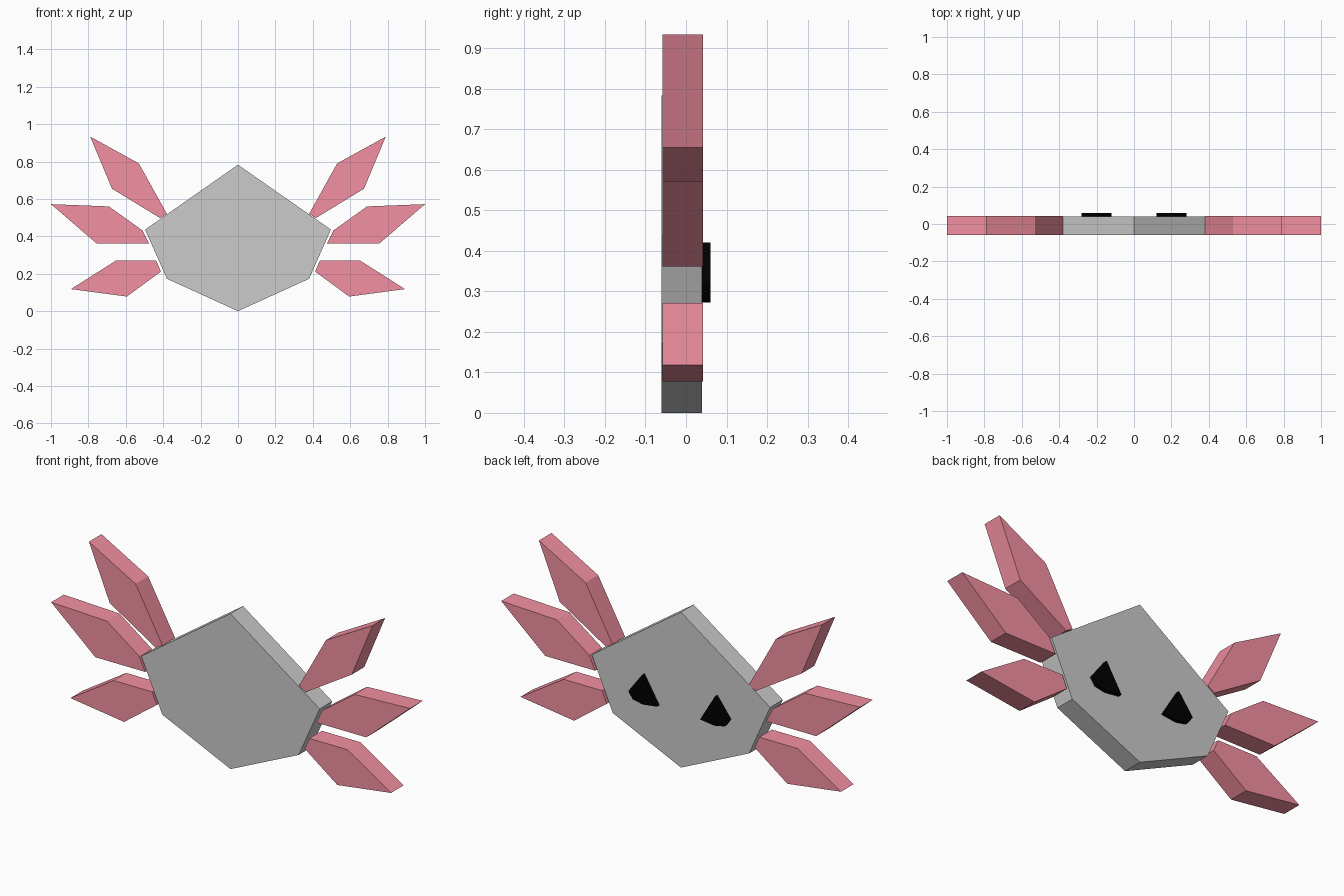
import bpy
import bmesh

if "Cube" in bpy.data.objects:
    bpy.data.objects.remove(bpy.data.objects["Cube"])


def material(name, color):
    m = bpy.data.materials.new(name)
    m.diffuse_color = color
    m.use_nodes = True
    m.node_tree.nodes["Principled BSDF"].inputs["Base Color"].default_value = m.diffuse_color
    return m


def slab(name, profile, y0, y1, mat=None, side=1):
    """Extrude an (x, z) outline from y0 to y1; side=-1 mirrors it in x."""
    bm = bmesh.new()
    face = bm.faces.new([bm.verts.new((side * x, y0, z)) for x, z in profile])
    ext = bmesh.ops.extrude_face_region(bm, geom=[face])
    for v in ext["geom"]:
        if isinstance(v, bmesh.types.BMVert):
            v.co.y = y1
    bmesh.ops.recalc_face_normals(bm, faces=bm.faces)
    mesh = bpy.data.meshes.new(name)
    bm.to_mesh(mesh)
    bm.free()
    obj = bpy.data.objects.new(name, mesh)
    bpy.context.collection.objects.link(obj)
    if mat:
        mesh.materials.append(mat)
    return obj


pink = material("pink", (0.9, 0.28, 0.36, 1))
black = material("black", (0.0, 0.0, 0.0, 1))

# Head plate
slab("head", [(0, 0), (0.38, 0.173), (0.497, 0.436), (0, 0.783),
              (-0.497, 0.436), (-0.38, 0.173)], -0.06, 0.04)

# Feathery gills, three per side
gills = {
    "upper_gill": [(0.38, 0.52), (0.417, 0.498), (0.674, 0.655), (0.79, 0.933), (0.53, 0.79)],
    "middle_gill": [(0.476, 0.361), (0.755, 0.361), (1.0, 0.572), (0.69, 0.56), (0.511, 0.432)],
    "lower_gill": [(0.412, 0.212), (0.594, 0.078), (0.893, 0.118), (0.652, 0.271), (0.438, 0.271)],
}
# Eyes on the back face
eye = [(0.12, 0.282), (0.2, 0.272), (0.255, 0.283), (0.28, 0.318), (0.203, 0.42)]

for label, side in (("right", 1), ("left", -1)):
    for name, profile in gills.items():
        slab(f"{label}_{name}", profile, -0.058, 0.042, pink, side)
    slab(f"{label}_eye", eye, 0.038, 0.06, black, side)
